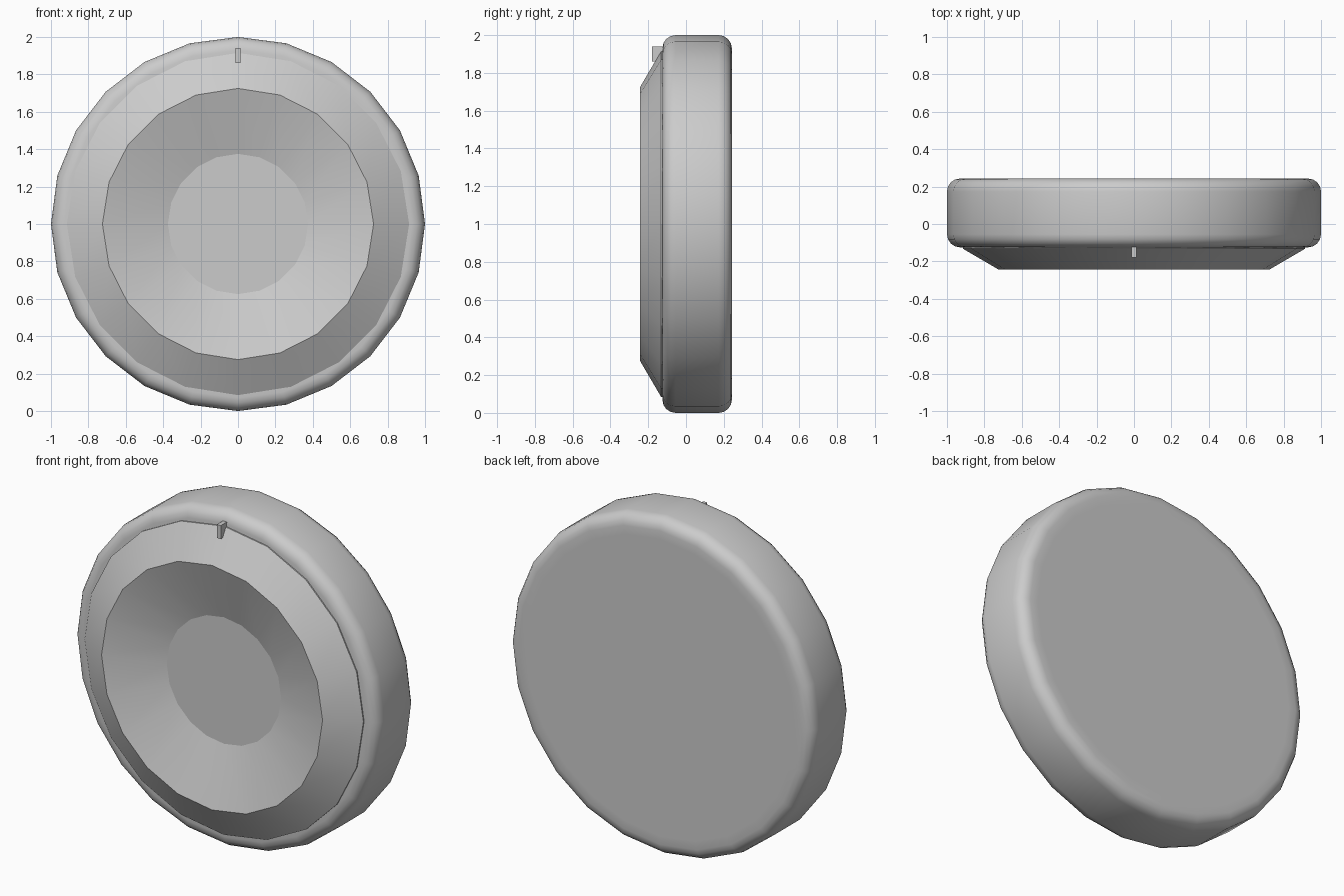
import bpy
import bmesh
import math

old = bpy.data.objects.get("Cube")
if old:
    bpy.data.objects.remove(old, do_unlink=True)

grey = bpy.data.materials.new("plain grey")
grey.use_nodes = True
shade = (0.6, 0.6, 0.6, 1)
grey.diffuse_color = shade
grey.node_tree.nodes["Principled BSDF"].inputs["Base Color"].default_value = shade


def finish(name, bm, smooth_angle=None):
    bmesh.ops.recalc_face_normals(bm, faces=bm.faces)
    mesh = bpy.data.meshes.new(name)
    bm.to_mesh(mesh)
    bm.free()
    mesh.materials.append(grey)
    obj = bpy.data.objects.new(name, mesh)
    bpy.context.collection.objects.link(obj)
    if smooth_angle:
        bpy.ops.object.select_all(action="DESELECT")
        obj.select_set(True)
        bpy.context.view_layer.objects.active = obj
        bpy.ops.object.shade_smooth_by_angle(angle=math.radians(smooth_angle))
    return obj


def lathe(name, profile, sides, smooth_angle):
    """Turn (radius, y) points around the front-to-back axis and cap both ends."""
    bm = bmesh.new()
    rings = []
    for r, y in profile:
        turns = [math.tau * i / sides for i in range(sides)]
        rings.append([bm.verts.new((r * math.sin(a), y, 1 + r * math.cos(a))) for a in turns])
    for a, b in zip(rings, rings[1:]):
        for i in range(sides):
            j = (i + 1) % sides
            bm.faces.new((a[i], a[j], b[j], b[i]))
    bm.faces.new(rings[0])
    bm.faces.new(rings[-1])
    return finish(name, bm, smooth_angle)


# Thick round body with rounded front and back edges
FRONT, BACK, ROUND, STEPS = -0.125, 0.243, 0.07, 4
arc = [math.pi / 2 * i / STEPS for i in range(STEPS + 1)]
edge = [(1 - ROUND + ROUND * math.sin(a), ROUND * (1 - math.cos(a))) for a in arc]
body = [(0.88, FRONT)] + [(r, FRONT + d) for r, d in edge]
body += [(r, BACK - d) for r, d in reversed(edge)] + [(0.88, BACK)]
lathe("body", body, 24, 25)

# Raised dial with a sloped outside and a dished centre
dial = [(0.915, FRONT), (0.915, -0.132), (0.725, -0.243), (0.375, -0.132)]
lathe("dial", dial, 20, 15)

# Small pointer block at the top of the dial
bm = bmesh.new()
bmesh.ops.create_cube(bm, size=1)
bmesh.ops.scale(bm, vec=(0.026, 0.06, 0.08), verts=bm.verts)
bmesh.ops.translate(bm, vec=(0, -0.15, 1.9), verts=bm.verts)
finish("pointer", bm)
